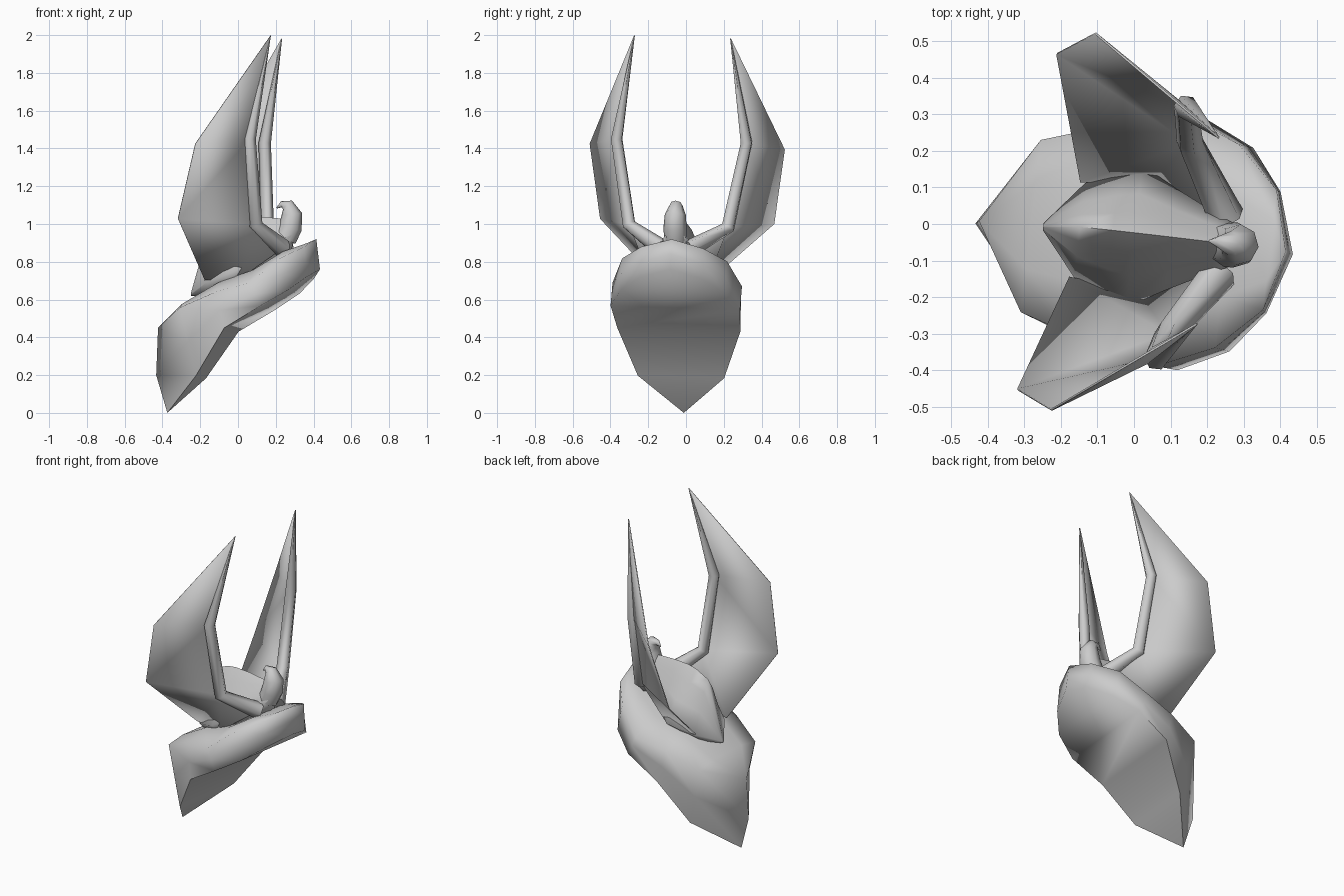
import bpy, bmesh, math
from mathutils import Vector, Matrix

cube = bpy.data.objects.get("Cube")
if cube:
    bpy.data.objects.remove(cube, do_unlink=True)

grey = bpy.data.materials.new("plain_grey")
grey.use_nodes = True
tint = (0.6, 0.6, 0.6, 1)
grey.diffuse_color = tint
grey.node_tree.nodes["Principled BSDF"].inputs["Base Color"].default_value = tint

# The whole piece is symmetric, then leans and turns slightly
POSE = (Matrix.Translation((0, -0.04, 0.5)) @ Matrix.Rotation(-0.116, 4, "Z")
        @ Matrix.Rotation(-0.03, 4, "X") @ Matrix.Translation((0, 0, -0.5)))


def finish(name, bm, angle):
    bmesh.ops.remove_doubles(bm, verts=bm.verts, dist=0.0005)
    bmesh.ops.recalc_face_normals(bm, faces=bm.faces)
    bm.transform(POSE)
    mesh = bpy.data.meshes.new(name)
    bm.to_mesh(mesh)
    bm.free()
    mesh.materials.append(grey)
    obj = bpy.data.objects.new(name, mesh)
    bpy.context.collection.objects.link(obj)
    bpy.ops.object.select_all(action="DESELECT")
    obj.select_set(True)
    bpy.context.view_layer.objects.active = obj
    bpy.ops.object.shade_smooth_by_angle(angle=math.radians(angle))
    return obj


def loft(rings, cap=True):
    bm = bmesh.new()
    rows = [[bm.verts.new(p) for p in ring] for ring in rings]
    n = len(rows[0])
    for a, b in zip(rows, rows[1:]):
        for i in range(n):
            j = (i + 1) % n
            bm.faces.new((a[i], a[j], b[j], b[i]))
    if cap:
        bm.faces.new(rows[0])
        bm.faces.new(rows[-1])
    return bm


def mirrored(half):
    """Close a half section, whose first and last points may lie on the axis."""
    return half + [Vector((p.x, -p.y, p.z)) for p in reversed(half)]


def tube(path, radii, sides):
    """Rings square to a bending path."""
    pts = [Vector(p) for p in path]
    rings = []
    for i, (p, r) in enumerate(zip(pts, radii)):
        along = (pts[min(i + 1, len(pts) - 1)] - pts[max(i - 1, 0)]).normalized()
        u = along.cross(Vector((0, 1, 0))).normalized()
        v = along.cross(u)
        turns = [math.tau * k / sides for k in range(sides)]
        rings.append([p + r * (u * math.cos(t) + v * math.sin(t)) for t in turns])
    return loft(rings)


# Shield base: thick tilted slab with a gently domed top, from front to tip
upper = [(.416, 0, .92), (.372, .165, .875), (.254, .28, .81), (.1, .345, .68),
         (-.088, .3, .63), (-.284, .237, .55), (-.426, 0, .45)]
lower = [(.436, 0, .76), (.383, .167, .714), (.295, .28, .64), (.16, .345, .557),
         (-.035, .328, .44), (-.196, .23, .19), (-.375, 0, 0)]
crown = [.92, .9, .86, .77, .7, .58, .45]
sections = []
for u, l, top in zip(upper, lower, crown):
    u, l = Vector(u), Vector(l)
    middle = (u + l) / 2
    if u == Vector(upper[-1]):
        middle = Vector((-.435, 0, .2))
    sections.append(mirrored([Vector((u.x, u.y / 2, top * .8 + u.z * .2)), u, middle, l]))
finish("shield_base", loft(sections, cap=False), 89)

# Body: ridged back, tail dropping to the shield, and neck
# (x, belly, widest, ridge, half width)
outline = [(0, 1), (.28, .78), (.58, .4), (1, 0), (.6, -.7), (0, -1)]
body = []
for x, low, mid, high, w in [(-.25, .62, .63, .64, .01), (-.15, .61, .69, .99, .13),
                             (-.06, .63, .72, 1.03, .175), (0, .65, .74, 1.04, .195),
                             (.1, .7, .8, 1.04, .14), (.22, .8, .9, 1.03, .08),
                             (.29, .88, .94, 1.01, .05)]:
    body.append(mirrored([Vector((x, w * a, mid + b * (high - mid if b > 0 else mid - low)))
                          for a, b in outline]))
finish("body", loft(body), 85)

# Head curling back to a hooked beak
finish("head", tube([(.25, 0, .92), (.277, 0, .98), (.285, 0, 1.05), (.262, 0, 1.1),
                     (.23, 0, 1.105), (.205, 0, 1.085)],
                    [.06, .062, .056, .034, .016, .003], 8), 70)

# Wings: tapering arm and thin feathered blade, one for each side
for label, side in (("right", -1), ("left", 1)):
    def at(x, y, z):
        return Vector((x, side * y, z))
    root, elbow = at(.245, .075, .87), at(.122, .264, .99)
    wrist, tip = at(.099, .346, 1.44), at(.198, .256, 1.99)
    back_top, back_mid = at(-.17, .518, 1.41), at(-.268, .462, 1.015)
    back_root, under = at(-.163, .132, .7), at(.03, .15, .71)

    finish(label + "_wing_arm", tube([root, elbow, wrist, tip], [.05, .038, .033, .002], 6), 75)

    bm = bmesh.new()
    for loop in ((tip, wrist, back_top), (wrist, elbow, back_mid, back_top),
                 (elbow, under, back_root, back_mid), (elbow, root, under)):
        bm.faces.new([bm.verts.new(p) for p in loop])
    blade = finish(label + "_wing_blade", bm, 60)
    thick = blade.modifiers.new("thickness", "SOLIDIFY")
    thick.thickness = 0.006
    thick.offset = 0
